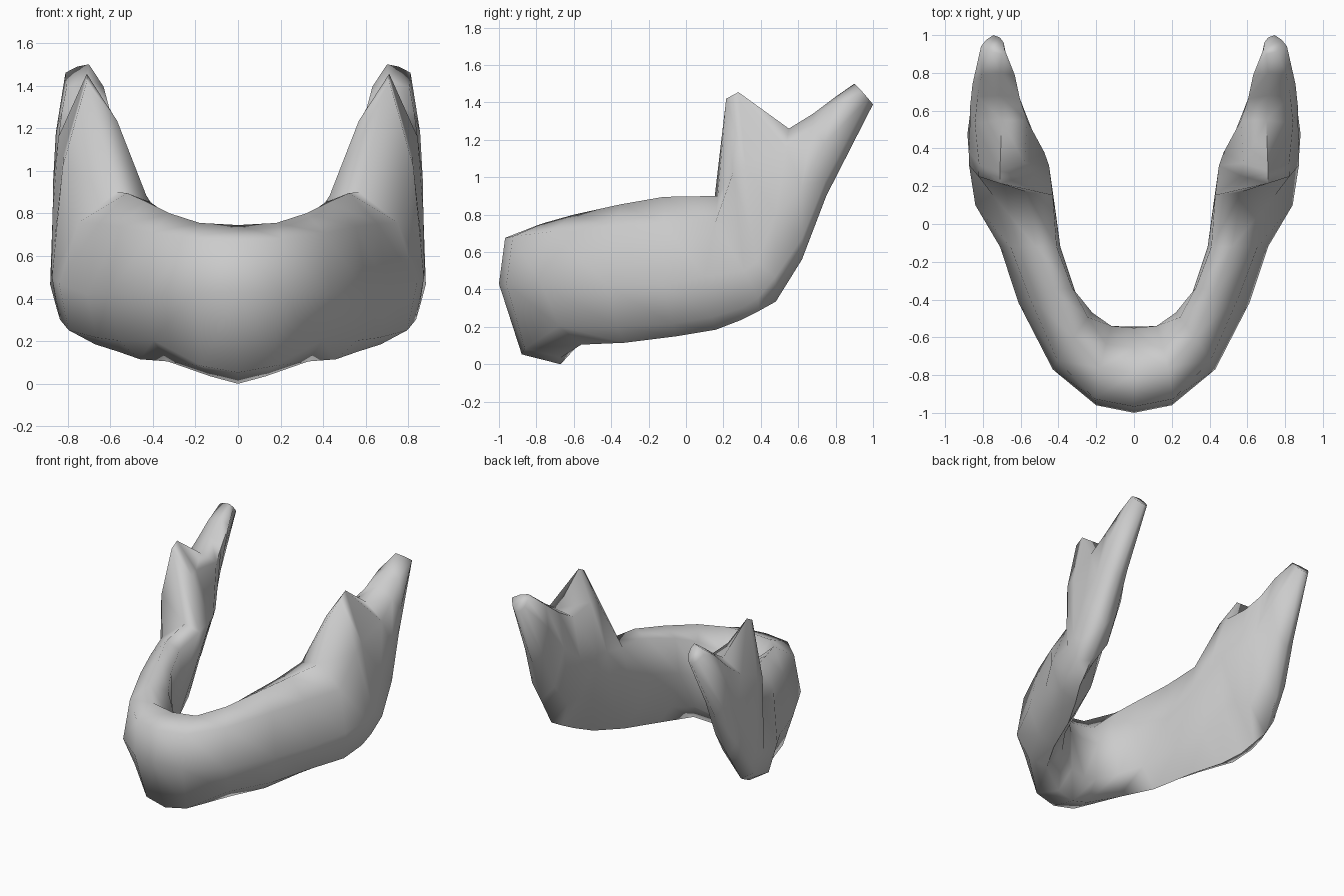
import bpy, bmesh, math
from mathutils import Vector as V

if "Cube" in bpy.data.objects:
    bpy.data.objects.remove(bpy.data.objects["Cube"])

# cross-sections from chin to joint: top, outer, bottom, inner point of each
SECTIONS = [
    ((0, -.79, .745), (0, -1.0, .43), (0, -.67, 0), (0, -.55, .45)),
    ((.18, -.76, .755), (.20, -.96, .43), (.13, -.67, .035), (.12, -.54, .45)),
    ((.32, -.60, .80), (.43, -.77, .42), (.33, -.56, .105), (.22, -.47, .47)),
    ((.43, -.35, .855), (.61, -.42, .42), (.46, -.33, .115), (.31, -.36, .52)),
    ((.52, -.12, .895), (.71, -.12, .42), (.56, -.05, .15), (.39, -.12, .58)),
    ((.57, .17, .90), (.84, .10, .47), (.67, .16, .185), (.42, .10, .66)),
    ((.71, .215, 1.42), (.873, .31, .50), (.74, .29, .235), (.45, .31, .90)),
    ((.71, .28, 1.455), (.875, .38, .55), (.77, .39, .285), (.475, .38, .90)),
    ((.70, .55, 1.26), (.87, .48, .80), (.80, .48, .335), (.54, .50, .90)),
    ((.71, .68, 1.34), (.868, .62, .95), (.79, .62, .56), (.60, .61, 1.0)),
    ((.71, .80, 1.43), (.855, .74, 1.18), (.77, .75, .90), (.645, .74, 1.2)),
    ((.70, .90, 1.50), (.81, .94, 1.46), (.745, 1.0, 1.39), (.69, .96, 1.43)),
]
# corner fullness: top-outer, bottom-outer, bottom-inner, top-inner
CHIN = (.80, .86, .70, .58)
BODY = (.80, .66, .68, .74)
PRONG = (.62, .60, .62, .58)
JOINT = (.86, .68, .72, .82)
FULLNESS = [CHIN] * 2 + [BODY] * 4 + [PRONG] * 2 + [JOINT] * 3 + [PRONG]


def ring(section, fullness):
    """Eight-point rounded loop through the four points of a section."""
    p = [V(q) for q in section]
    mid = (p[1] + p[3]) / 2
    out = []
    for i, k in enumerate(fullness):
        a, b = p[i], p[(i + 1) % 4]
        out += [a, mid + k * ((a - mid) + (b - mid))]
    return out


# right half of the jaw, lofted through the sections
bm = bmesh.new()
loops = [[bm.verts.new(c) for c in ring(s, k)] for s, k in zip(SECTIONS, FULLNESS)]
for a, b in zip(loops, loops[1:]):
    for i in range(8):
        j = (i + 1) % 8
        bm.faces.new((a[i], a[j], b[j], b[i]))
bm.faces.new(loops[-1])

# other half by mirroring, welded at the chin
geom = bm.verts[:] + bm.edges[:] + bm.faces[:]
bmesh.ops.mirror(bm, geom=geom, axis='X', merge_dist=-1)
bmesh.ops.remove_doubles(bm, verts=bm.verts[:], dist=.001)
bmesh.ops.recalc_face_normals(bm, faces=bm.faces[:])

mesh = bpy.data.meshes.new("jaw_bone")
bm.to_mesh(mesh)
bm.free()
jaw = bpy.data.objects.new("jaw_bone", mesh)
bpy.context.collection.objects.link(jaw)
bpy.context.view_layer.objects.active = jaw
jaw.select_set(True)
bpy.ops.object.shade_smooth_by_angle(angle=math.radians(85))
